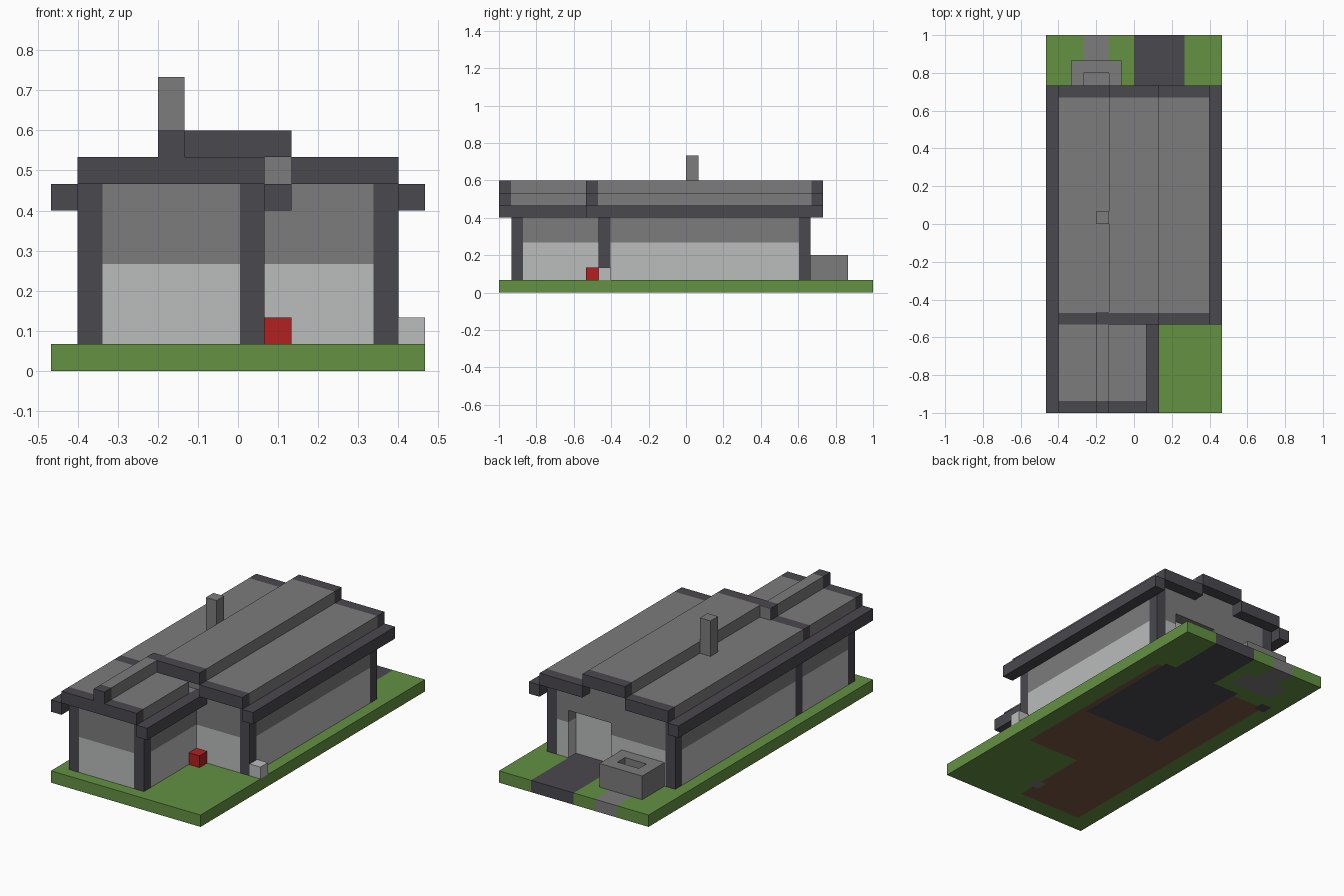
import bpy
import bmesh
from mathutils import Vector

U = 1 / 15  # one building block

cube = bpy.data.objects.get("Cube")
if cube:
    bpy.data.objects.remove(cube, do_unlink=True)

COLOURS = {
    "grass_green": (0.125, 0.285, 0.055),
    "dark_trim": (0.068, 0.065, 0.077),
    "roof_grey": (0.2, 0.2, 0.2),
    "pale_wall": (0.49, 0.51, 0.5),
    "red_box": (0.45, 0.014, 0.014),
    "brown_earth": (0.2, 0.1, 0.055),
}
NAMES = list(COLOURS)
GREEN, DARK, GREY, PALE, RED, BROWN = range(len(NAMES))
MATERIALS = []
for name, rgb in COLOURS.items():
    mat = bpy.data.materials.new(name)
    mat.use_nodes = True
    mat.diffuse_color = (*rgb, 1)
    mat.node_tree.nodes["Principled BSDF"].inputs["Base Color"].default_value = (*rgb, 1)
    MATERIALS.append(mat)


def block(name, xs, ys, zs, paint, cuts=((), (), ())):
    """Box between block coordinates, sliced by cuts and painted by a rule or one colour."""
    bm = bmesh.new()
    bmesh.ops.create_cube(bm, size=1)
    for v in bm.verts:
        v.co = Vector([lo + (c + 0.5) * (hi - lo) for c, (lo, hi) in zip(v.co, (xs, ys, zs))])
    for axis, places in enumerate(cuts):
        normal = Vector([i == axis for i in range(3)])
        for place in places:
            bmesh.ops.bisect_plane(bm, geom=bm.verts[:] + bm.edges[:] + bm.faces[:],
                                   plane_co=normal * place, plane_no=normal)
    for face in bm.faces:
        face.normal_update()
        centre = face.calc_center_median()
        face.material_index = paint(centre, face.normal) if callable(paint) else paint
    bmesh.ops.scale(bm, vec=(U, U, U), verts=bm.verts)
    mesh = bpy.data.meshes.new(name)
    bm.to_mesh(mesh)
    bm.free()
    for mat in MATERIALS:
        mesh.materials.append(mat)
    obj = bpy.data.objects.new(name, mesh)
    bpy.context.collection.objects.link(obj)
    return obj


# Ground slab with paths and floors: first matching area wins
AREAS = [
    (DARK, 0, 4, 10, 15),
    (GREY, -4, -2, 13, 15),
    (GREY, -5, -1, 11, 13),
    (DARK, -2.5, 5, 0, 10),
    (DARK, -6, -5, 9, 10),
    (GREY, 0, 1, -12, -11),
    (BROWN, -5.5, 5.5, -6.5, 9.5),
    (BROWN, -5.5, 0.5, -13.5, -6.5),
]


def paint_ground(c, n):
    for colour, x0, x1, y0, y1 in AREAS:
        if x0 < c.x < x1 and y0 < c.y < y1 + 0.1:
            return colour
    return GREEN


block("ground", (-7, 7), (-15, 15), (0, 1), paint_ground,
      ({x for a in AREAS for x in a[1:3]}, {y for a in AREAS for y in a[3:]}, ()))

# Walls with pale lower part, grey upper part and dark corner posts
POST = 0.93
CORNERS = [(-6, -14), (1, -14), (-6, -7), (6, -7), (-6, 10), (6, 10)]


def paint_wall(c, n):
    if any(abs(c.x - x) < POST and abs(c.y - y) < POST and (y != -7 or c.y > y - 0.01)
           for x, y in CORNERS):
        return DARK
    return PALE if c.z < 4 else GREY


def paint_main(c, n):
    # the recessed garage door is pale to its full height
    if n.y > 0.5 and 0 < c.x < 4:
        return PALE
    return paint_wall(c, n)


WALL_CUTS = ({x + s * POST for x, y in CORNERS for s in (-1, 1)},
             {y + s * POST for x, y in CORNERS for s in (-1, 1)}, (4,))
MAIN_CUTS = (WALL_CUTS[0] | {0, 4}, WALL_CUTS[1], (4, 5))
block("main_walls", (-6, 6), (-7, 9), (1, 7), paint_main, MAIN_CUTS)
block("wing_walls", (-6, 1), (-14, -7), (1, 7), paint_wall, WALL_CUTS)
block("back_wall_right", (-6, 0), (9, 10), (1, 7), paint_wall, WALL_CUTS)
block("back_wall_left", (4, 6), (9, 10), (1, 7), paint_wall, WALL_CUTS)
block("door_lintel", (0, 4), (9, 10), (5, 7), GREY)
block("gable_infill", (-2, 2), (-7, 10), (7, 8), GREY)

# Stepped roof: grey with dark bands at its ends
BAND = 0.95


def paint_roof(c, n):
    ends = c.y < -15 + BAND or c.y > 11 - BAND or -8.01 < c.y < -8 + BAND
    return DARK if ends or n.z < -0.5 else GREY


ROOF_CUTS = ((), (-15 + BAND, -8, -8 + BAND, 11 - BAND), ())
for name, xs, ys, z in [
    ("main_roof_right", (-6, -2), (-8, 11), 7),
    ("main_roof_left", (2, 6), (-8, 11), 7),
    ("main_ridge", (-2, 2), (-8, 11), 8),
    ("wing_roof", (-6, 1), (-15, -8), 7),
    ("wing_ridge", (-3, -2), (-15, -7), 8),
]:
    block(name, xs, ys, (z, z + 1), paint_roof, ROOF_CUTS)

# Dark eaves
for name, x, ys in [("right_eave", -7, (-15, 11)), ("left_eave", 6, (-8, 11)),
                    ("wing_eave", 1, (-15, -7))]:
    block(name, (x, x + 1), ys, (6, 7), DARK)

block("chimney", (-3, -2), (0, 1), (8, 11), GREY)

# Planter behind the house: floor and four rims
block("planter_floor", (-4, -2), (11, 12), (1, 2), GREY)
block("planter_front_rim", (-5, -1), (12, 13), (1, 3), GREY)
block("planter_back_rim", (-5, -1), (10, 11), (1, 3), GREY)
for side, x in (("right", -5), ("left", -2)):
    block("planter_" + side + "_rim", (x, x + 1), (11, 12), (1, 3), GREY)

# Small boxes beside the walls
block("red_box", (1, 2), (-8, -7), (1, 2), RED)
block("pale_box", (6, 7), (-7, -6), (1, 2), PALE)
